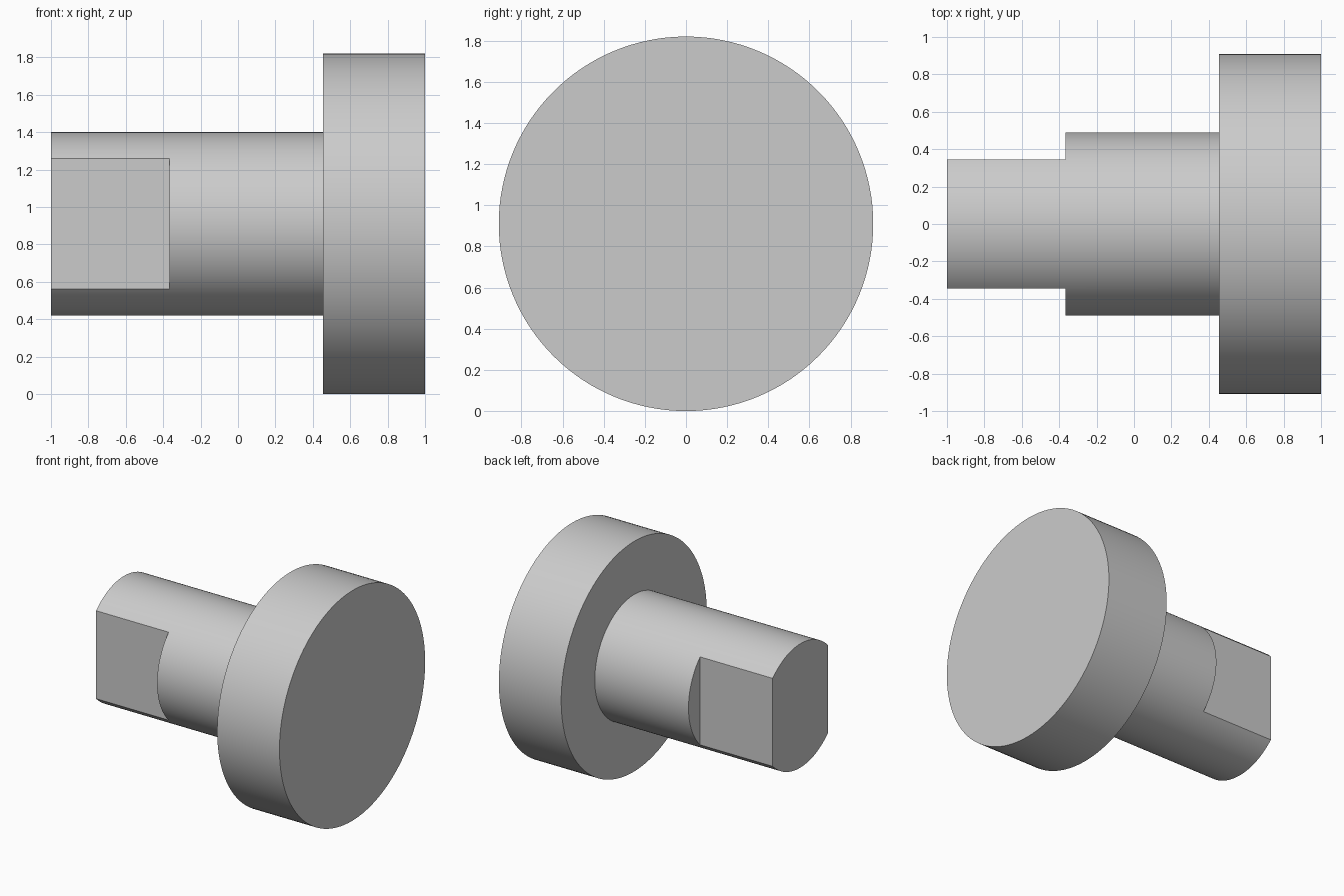
import bpy, bmesh, math
from mathutils import Matrix, Vector

cube = bpy.data.objects.get("Cube")
if cube:
    bpy.data.objects.remove(cube, do_unlink=True)

LEFT, STEP, SHOULDER, RIGHT = -1.0, -0.365, 0.455, 1.0
SHAFT_R, FLANGE_R, FLAT_Y = 0.49, 0.91, 0.345
AXIS = Vector((0, 0, FLANGE_R))

# Plain grey material
grey = bpy.data.materials.new("plain_grey")
grey.use_nodes = True
colour = (0.6, 0.6, 0.6, 1)
grey.diffuse_color = colour
grey.node_tree.nodes["Principled BSDF"].inputs["Base Color"].default_value = colour


def make_object(name, bm):
    bmesh.ops.recalc_face_normals(bm, faces=bm.faces)
    mesh = bpy.data.meshes.new(name)
    bm.to_mesh(mesh)
    bm.free()
    mesh.materials.append(grey)
    obj = bpy.data.objects.new(name, mesh)
    bpy.context.collection.objects.link(obj)
    return obj


# Shaft and flange as one turned solid: rings along x, bridged and capped
SIDES = 128
bm = bmesh.new()
rings = []
for x, r in ((LEFT, SHAFT_R), (SHOULDER, SHAFT_R), (SHOULDER, FLANGE_R), (RIGHT, FLANGE_R)):
    angles = [math.tau * i / SIDES for i in range(SIDES)]
    rings.append([bm.verts.new(AXIS + Vector((x, r * math.cos(a), r * math.sin(a))))
                  for a in angles])
for a, b in zip(rings, rings[1:]):
    for i in range(SIDES):
        j = (i + 1) % SIDES
        bm.faces.new((a[i], a[j], b[j], b[i]))
bm.faces.new(rings[0])
bm.faces.new(rings[-1])
body = make_object("flanged_shaft", bm)

# Two opposite flats milled into the free end of the shaft
cutters = []
for name, side in (("front_flat_cutter", -1), ("back_flat_cutter", 1)):
    bm = bmesh.new()
    centre = AXIS + Vector((STEP - 0.5, side * (FLAT_Y + 0.25), 0))
    bmesh.ops.create_cube(bm, size=1, matrix=Matrix.Translation(centre)
                          @ Matrix.Diagonal((1, 0.5, 1.5, 1)))
    cutter = make_object(name, bm)
    cutter.hide_render = True
    cut = body.modifiers.new(name, 'BOOLEAN')
    cut.operation = 'DIFFERENCE'
    cut.solver = 'EXACT'
    cut.object = cutter
    cutters.append(cutter)

# Apply the cuts, drop the cutters and shade the round faces smooth
bpy.ops.object.select_all(action='DESELECT')
bpy.context.view_layer.objects.active = body
body.select_set(True)
for name in [m.name for m in body.modifiers]:
    bpy.ops.object.modifier_apply(modifier=name)
for cutter in cutters:
    bpy.data.objects.remove(cutter, do_unlink=True)
bpy.ops.object.shade_smooth_by_angle(angle=math.radians(30))
